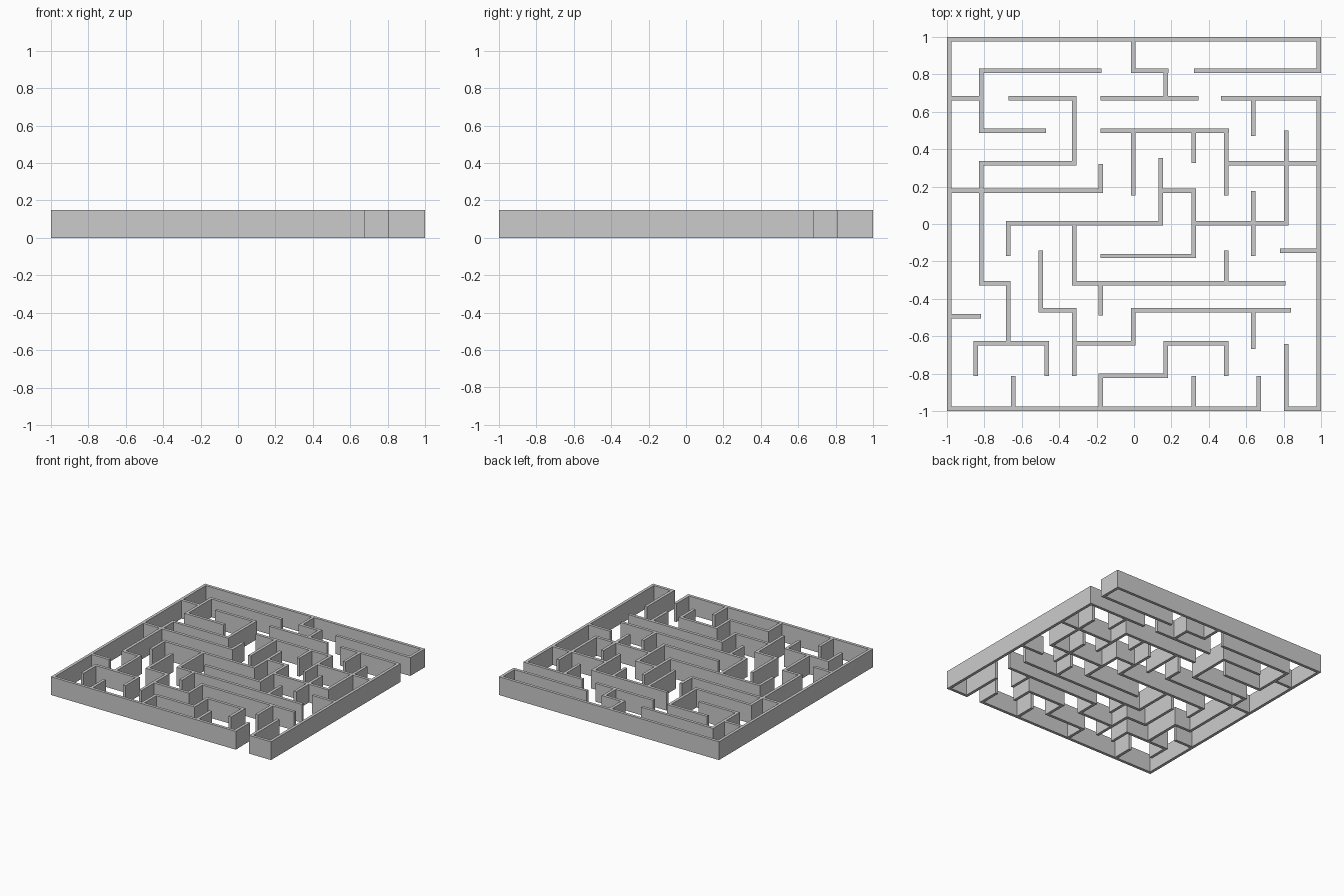
import bpy, bmesh

HEIGHT, HALF = 0.15, 0.012   # wall height, half wall thickness

# Walls running along x: {y of centre line: [(x start, x end), ...]}
along_x = {
    0.988: [(-1, 1)],
    0.82: [(-0.829, -0.175), (-0.015, 0.184), (0.32, 1)],
    0.672: [(-1, -0.805), (-0.67, -0.307), (-0.18, 0.345), (0.465, 1)],
    0.498: [(-0.829, -0.47), (-0.18, 0.507)],
    0.324: [(-0.829, -0.307), (0.495, 1)],
    0.177: [(-1, -0.165), (0.142, 0.331)],
    0.005: [(-0.684, 0.154), (0.319, 0.826)],
    -0.142: [(0.78, 1)],
    -0.171: [(-0.18, 0.331)],
    -0.316: [(-0.829, -0.66), (-0.331, 0.81)],
    -0.461: [(-0.51, -0.307), (-0.015, 0.84)],
    -0.493: [(-1, -0.817)],
    -0.637: [(-0.858, -0.454), (-0.331, 0.009), (0.157, 0.505)],
    -0.811: [(-0.189, 0.181)],
    -0.988: [(-1, 0.68), (0.802, 1)],
}

# Walls running along y: {x of centre line: [(y start, y end), ...]}
along_y = {
    -0.988: [(-1, 1)],
    -0.846: [(-0.811, -0.625)],
    -0.817: [(0.486, 0.832), (-0.328, 0.336)],
    -0.672: [(-0.17, 0.017), (-0.637, -0.304)],
    -0.645: [(-1, -0.811)],
    -0.498: [(-0.473, -0.142)],
    -0.466: [(-0.811, -0.625)],
    -0.319: [(0.312, 0.684), (-0.328, 0.005), (-0.811, -0.449)],
    -0.177: [(0.165, 0.32), (-0.49, -0.316), (-1, -0.799)],
    -0.003: [(0.808, 1), (0.153, 0.498), (-0.649, -0.449)],
    0.142: [(-0.007, 0.354)],
    0.17: [(0.66, 0.832), (-0.823, -0.625)],
    0.318: [(0.327, 0.498), (-0.183, 0.189), (-1, -0.811)],
    0.494: [(0.153, 0.51), (-0.316, -0.142), (-0.811, -0.625)],
    0.637: [(0.471, 0.672), (-0.17, 0.177), (-0.667, -0.461)],
    0.667: [(-1, -0.811)],
    0.814: [(-0.007, 0.5), (-1, -0.64)],
    0.988: [(0.808, 1), (-1, 0.684)],
}

# Footprint rectangles (x0, x1, y0, y1)
rects = [(a, b, y - HALF, y + HALF) for y, spans in along_x.items() for a, b in spans]
rects += [(x - HALF, x + HALF, a, b) for x, spans in along_y.items() for a, b in spans]
rects = [tuple(round(v, 3) for v in r) for r in rects]

# Merge the rectangles into one flat floor plan with no overlaps
xs = sorted({v for r in rects for v in r[:2]})
ys = sorted({v for r in rects for v in r[2:]})
cells = set()
for x0, x1, y0, y1 in rects:
    for i in range(xs.index(x0), xs.index(x1)):
        for j in range(ys.index(y0), ys.index(y1)):
            cells.add((i, j))

bm = bmesh.new()
verts = {}


def corner(i, j):
    if (i, j) not in verts:
        verts[i, j] = bm.verts.new((xs[i], ys[j], 0))
    return verts[i, j]


for i, j in sorted(cells):
    bm.faces.new([corner(i, j), corner(i + 1, j), corner(i + 1, j + 1), corner(i, j + 1)])

mesh = bpy.data.meshes.new("maze_walls")
bm.to_mesh(mesh)
bm.free()
maze = bpy.data.objects.new("maze_walls", mesh)
bpy.context.collection.objects.link(maze)

# Raise the plan to wall height
solid = maze.modifiers.new("wall_height", 'SOLIDIFY')
solid.thickness = HEIGHT
solid.offset = 1
